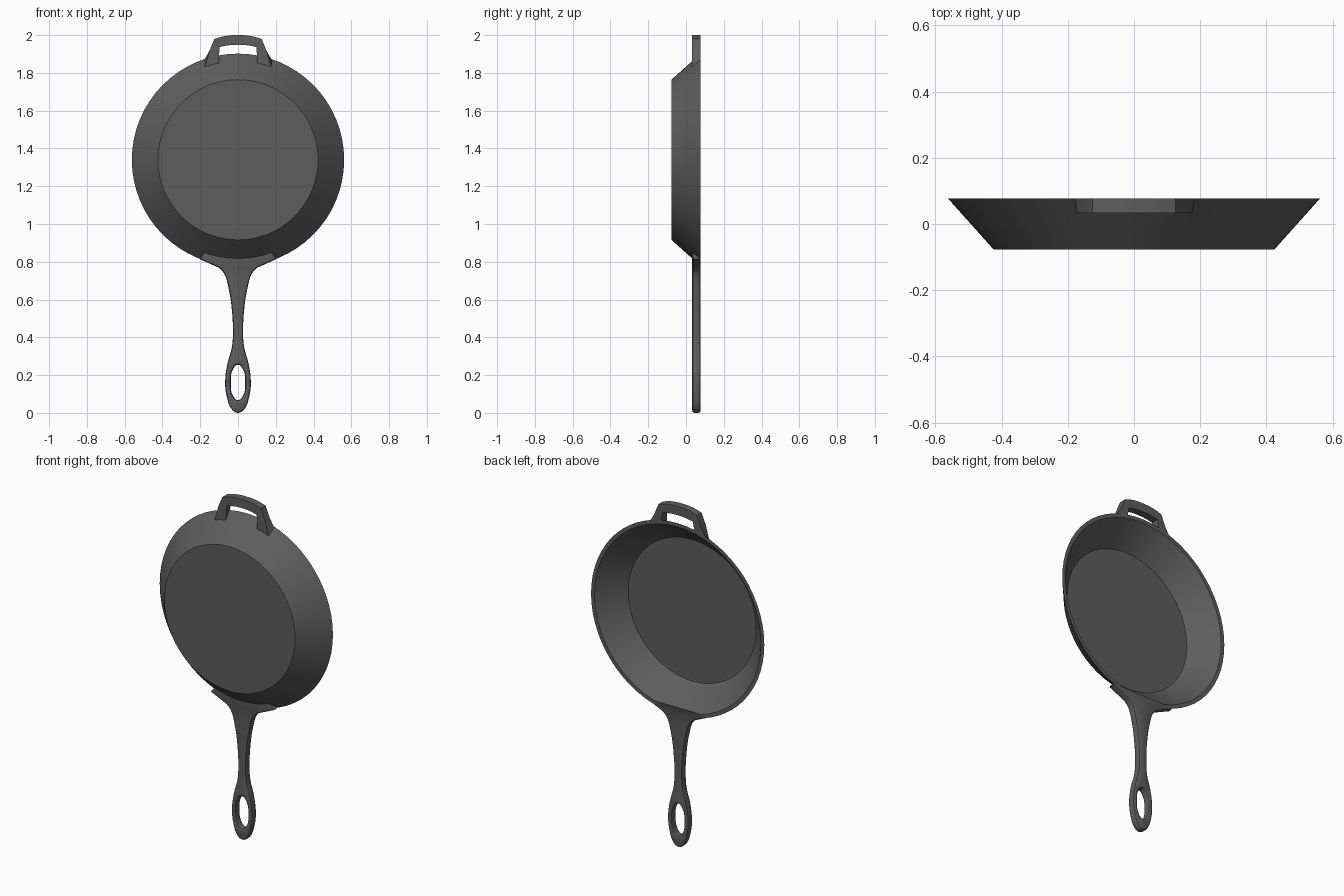
import bpy, bmesh, math

if "Cube" in bpy.data.objects:
    bpy.data.objects.remove(bpy.data.objects["Cube"])

iron = bpy.data.materials.new("dark iron grey")
iron.use_nodes = True
colour = (0.11, 0.11, 0.11, 1)
iron.diffuse_color = colour
iron.node_tree.nodes["Principled BSDF"].inputs["Base Color"].default_value = colour

CENTRE_Z, RIM_R, BASE_R = 1.34, 0.562, 0.424
FRONT, BACK = -0.077, 0.077
PLATE_Y, PLATE_HALF = 0.055, 0.022   # middle and half thickness of both handles


def finish(name, mesh):
    ob = bpy.data.objects.new(name, mesh)
    bpy.context.collection.objects.link(ob)
    mesh.materials.clear()
    mesh.materials.append(iron)
    bpy.ops.object.select_all(action='DESELECT')
    ob.select_set(True)
    bpy.context.view_layer.objects.active = ob
    bpy.ops.object.shade_smooth_by_angle(angle=math.radians(30))
    return ob


def make_pan(segments=64):
    bm = bmesh.new()
    profile = [(BASE_R, FRONT), (RIM_R, BACK), (RIM_R - 0.022, BACK), (0.415, -0.058)]
    rings = []
    for r, y in profile:
        rings.append([bm.verts.new((r * math.cos(t), y, CENTRE_Z + r * math.sin(t)))
                      for t in (2 * math.pi * i / segments for i in range(segments))])
    for a, b in zip(rings, rings[1:]):
        for i in range(segments):
            j = (i + 1) % segments
            bm.faces.new((a[i], a[j], b[j], b[i]))
    bm.faces.new(rings[0])
    bm.faces.new(rings[-1])
    bmesh.ops.recalc_face_normals(bm, faces=bm.faces)
    mesh = bpy.data.meshes.new("pan_body")
    bm.to_mesh(mesh)
    bm.free()
    return finish("pan_body", mesh)


def make_plate(name, loops, bevel):
    """Thick plate from closed (x, z, smooth) outlines, its ends seated in the pan wall."""
    curve = bpy.data.curves.new(name + "_outline", 'CURVE')
    curve.dimensions, curve.fill_mode = '2D', 'BOTH'
    curve.resolution_u = 4
    curve.extrude = PLATE_HALF - bevel
    curve.bevel_depth, curve.offset, curve.bevel_resolution = bevel, -bevel, 1
    for loop in loops:
        spline = curve.splines.new('BEZIER')
        spline.bezier_points.add(len(loop) - 1)
        spline.use_cyclic_u = True
        for p, (x, z, smooth) in zip(spline.bezier_points, loop):
            p.co = (x, z, 0)
            p.handle_left_type = p.handle_right_type = 'AUTO' if smooth else 'VECTOR'
    helper = bpy.data.objects.new(name + "_outline", curve)
    bpy.context.collection.objects.link(helper)
    bpy.context.view_layer.update()
    mesh = bpy.data.meshes.new_from_object(
        helper.evaluated_get(bpy.context.evaluated_depsgraph_get()))
    bpy.data.objects.remove(helper)
    bm = bmesh.new()
    bm.from_mesh(mesh)
    bmesh.ops.remove_doubles(bm, verts=bm.verts, dist=0.0003)
    for v in bm.verts:
        x, z, y = v.co.x, v.co.y, PLATE_Y - v.co.z
        # push points that fall inside the bowl out to the middle of its wall
        wall = RIM_R - 0.011 - (BACK - y) * (RIM_R - BASE_R) / (BACK - FRONT)
        r = math.hypot(x, z - CENTRE_Z)
        if r < wall:
            x, z = x * wall / r, CENTRE_Z + (z - CENTRE_Z) * wall / r
        v.co = (x, y, z)
    bmesh.ops.recalc_face_normals(bm, faces=bm.faces)
    bm.to_mesh(mesh)
    bm.free()
    mesh.name = name
    return finish(name, mesh)


def mirrored(half):
    return half + [(-x, z, s) for x, z, s in reversed(half) if x > 0]


make_pan()

# Long handle with a hanging hole
side = [(0, 0.0, True), (0.032, 0.018, True), (0.058, 0.08, True), (0.068, 0.16, True),
        (0.056, 0.26, True), (0.032, 0.35, True), (0.027, 0.43, True), (0.033, 0.55, True),
        (0.05, 0.66, True), (0.075, 0.74, True), (0.1, 0.768, False), (0.205, 0.815, False)]
arc = [(0.5 * math.sin(math.radians(a)), CENTRE_Z - 0.5 * math.cos(math.radians(a)), False)
       for a in (20, 15, 10, 5, 0)]
hole = mirrored([(0, 0.068, True), (0.027, 0.092, True), (0.038, 0.16, True),
                 (0.027, 0.23, True), (0, 0.255, True)])
make_plate("long_handle", [mirrored(side + arc), hole], 0.012)

# Short loop handle on the opposite rim
loop = [(0, 2.0, True), (0.07, 1.995, True), (0.125, 1.98, False), (0.152, 1.915, False),
        (0.175, 1.83, False), (0.1, 1.83, False), (0.098, 1.937, False), (0.05, 1.946, True),
        (0, 1.949, True)]
make_plate("helper_handle", [mirrored(loop)], 0.0)
